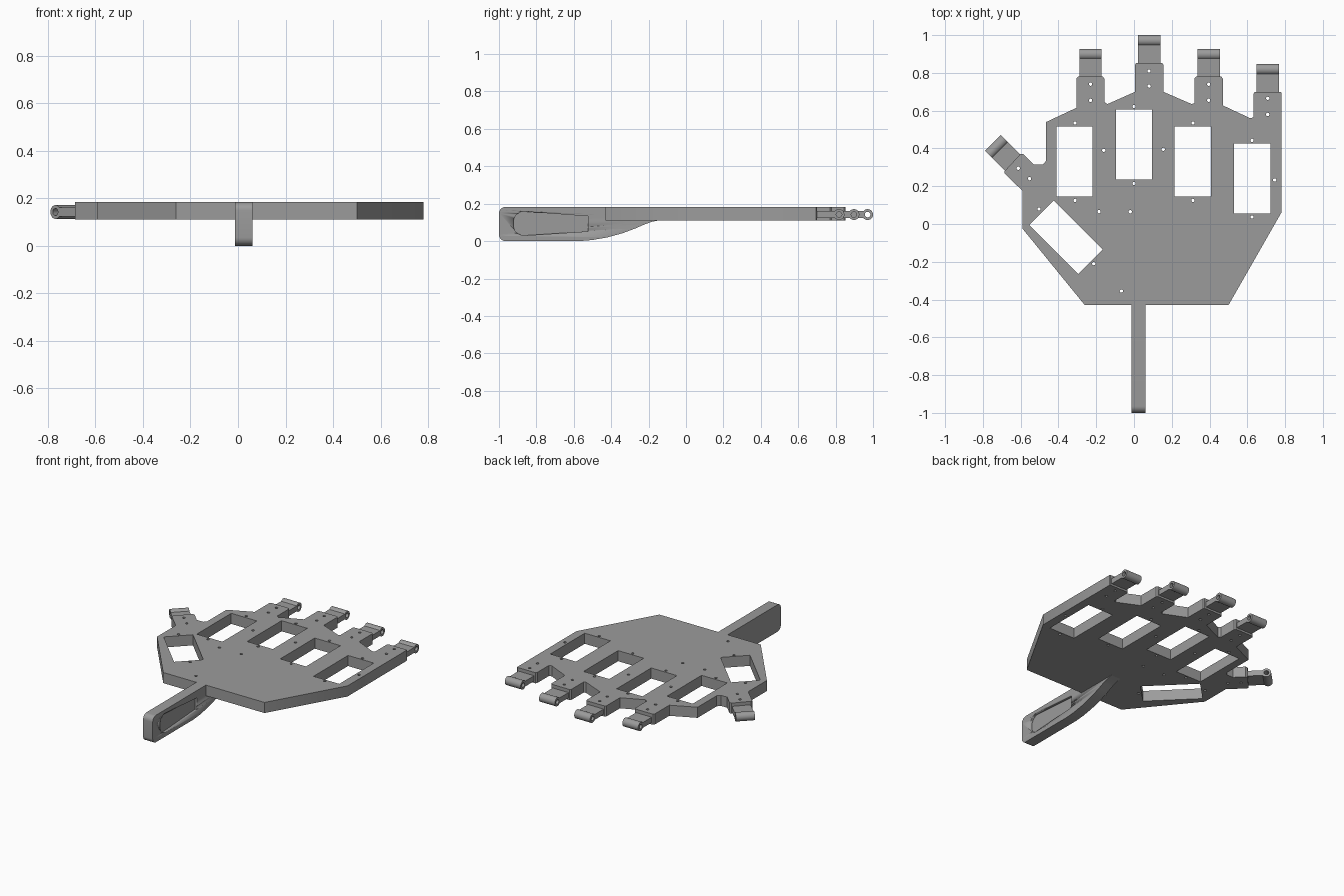
import bpy, bmesh, math
from mathutils import Matrix

if "Cube" in bpy.data.objects:
    bpy.data.objects.remove(bpy.data.objects["Cube"])

grey = bpy.data.materials.new("mid grey")
grey.diffuse_color = (0.33, 0.33, 0.33, 1)
grey.use_nodes = True
grey.node_tree.nodes["Principled BSDF"].inputs["Base Color"].default_value = grey.diffuse_color

# columns map profile (u, v, depth) to (y, z, x)
SIDE = Matrix(((0, 0, 1, 0), (1, 0, 0, 0), (0, 1, 0, 0), (0, 0, 0, 1)))


def arc(cx, cy, r, a0=0, a1=360, n=16, closed=True):
    count = n if closed else n + 1
    return [(cx + r * math.cos(math.radians(a0 + (a1 - a0) * i / n)),
             cy + r * math.sin(math.radians(a0 + (a1 - a0) * i / n))) for i in range(count)]


def rect(cx, cy, w, h, deg=0):
    c, s = math.cos(math.radians(deg)), math.sin(math.radians(deg))
    return [(cx + x * c - y * s, cy + x * s + y * c)
            for x, y in ((-w/2, -h/2), (w/2, -h/2), (w/2, h/2), (-w/2, h/2))]


def extrude(name, loops, depth, matrix):
    """Solid from an outline and its holes, centred on its thickness."""
    cu = bpy.data.curves.new(name, 'CURVE')
    cu.dimensions, cu.fill_mode, cu.extrude = '2D', 'BOTH', depth / 2
    for loop in loops:
        sp = cu.splines.new('POLY')
        sp.points.add(len(loop) - 1)
        for p, (x, y) in zip(sp.points, loop):
            p.co = (x, y, 0, 1)
        sp.use_cyclic_u = True
    tmp = bpy.data.objects.new(name + "_curve", cu)
    bpy.context.collection.objects.link(tmp)
    bpy.context.view_layer.update()
    dg = bpy.context.evaluated_depsgraph_get()
    me = bpy.data.meshes.new_from_object(tmp.evaluated_get(dg))
    bpy.data.objects.remove(tmp)
    bm = bmesh.new()
    bm.from_mesh(me)
    bmesh.ops.remove_doubles(bm, verts=bm.verts, dist=1e-5)
    bmesh.ops.transform(bm, matrix=matrix, verts=bm.verts)
    bmesh.ops.recalc_face_normals(bm, faces=bm.faces)
    bm.to_mesh(me)
    bm.free()
    me.materials.clear()
    me.materials.append(grey)
    ob = bpy.data.objects.new(name, me)
    bpy.context.collection.objects.link(ob)
    bpy.ops.object.select_all(action='DESELECT')
    ob.select_set(True)
    bpy.context.view_layer.objects.active = ob
    bpy.ops.object.shade_smooth_by_angle(angle=math.radians(30))
    return ob


# Palm plate with finger stubs, windows and screw holes
outline = [(-.26, -.43), (.50, -.43), (.78, .06), (.78, .695), (.775, .70), (.64, .70),
           (.633, .69), (.633, .565), (.615, .56), (.47, .628), (.47, .77), (.463, .78),
           (.328, .78), (.32, .77), (.32, .64), (.305, .635), (.155, .70), (.155, .845),
           (.148, .853), (.013, .853), (.006, .845), (.006, .70), (-.14, .635), (-.157, .645),
           (-.157, .77), (-.165, .78), (-.297, .78), (-.305, .77), (-.305, .615), (-.465, .54),
           (-.465, .335), (-.482, .315), (-.53, .315), (-.585, .37), (-.602, .37),
           (-.685, .28), (-.685, .268), (-.59, .175), (-.59, -.025)]
windows = [rect(-.315, .33, .193, .37), rect(0, .42, .193, .37), rect(.312, .33, .193, .37),
           rect(.625, .24, .193, .37), rect(-.36, -.07, .183, .368, 45)]
screws = [(-.23, .74), (-.23, .655), (-.312, .535), (-.312, .125), (.08, .81), (.08, .73),
          (0, .622), (0, .215), (.395, .74), (.395, .655), (.312, .535), (.312, .125),
          (.708, .665), (.708, .58), (.625, .443), (.625, .037), (.745, .233), (.155, .395),
          (-.16, .39), (-.185, .065), (-.02, .065), (-.613, .295), (-.553, .24),
          (-.503, .08), (-.213, -.21), (-.067, -.355)]
extrude("palm_plate", [outline] + windows + [arc(x, y, .009, n=12) for x, y in screws],
        .072, Matrix.Translation((0, 0, .147)))

# Hinge lugs: thin tongue ending in a bored knuckle
R, T, L = .029, .018, .147
a = math.degrees(math.asin(T / R))
lug = [(-.012, -T)] + arc(L - R, 0, R, a - 180, 180 - a, 28, False) + [(-.012, T)]
bore = arc(L - R, 0, .015, n=20)
for name, x, y, deg in (("index_lug", -.23, .78, 0), ("middle_lug", .08, .853, 0),
                        ("ring_lug", .395, .78, 0), ("little_lug", .708, .70, 0),
                        ("thumb_lug", -.643, .325, 45)):
    extrude(name, [lug, bore], .118,
            Matrix.Translation((x, y, .142)) @ Matrix.Rotation(math.radians(deg), 4, 'Z') @ SIDE)

# Handle: rounded butt, straight underside, curved sweep up under the plate
sweep = [(-.57, 0), (-.50, .006), (-.42, .02), (-.34, .042), (-.27, .068),
         (-.22, .09), (-.18, .104), (-.14, .112)]
handle_side = (arc(-.965, .148, .035, 90, 180, 8, False) + arc(-.965, .035, .035, 180, 270, 8, False)
               + sweep + [(-.14, .125), (-.41, .14), (-.41, .183)])
handle = extrude("handle", [handle_side], .072, Matrix.Translation((.024, 0, 0)) @ SIDE)

# Finger recess on the right face of the handle
pocket = (arc(-.865, .1, .058, 90, 180, 8, False) + arc(-.865, .088, .058, 180, 270, 8, False)
          + [(-.525, .052), (-.525, .133)])
cutter = extrude("recess_cutter", [pocket], .04, Matrix.Translation((.065, 0, 0)) @ SIDE)
cutter.hide_render = True
cutter.hide_set(True)
cut = handle.modifiers.new("recess", 'BOOLEAN')
cut.operation, cut.solver, cut.object = 'DIFFERENCE', 'EXACT', cutter
